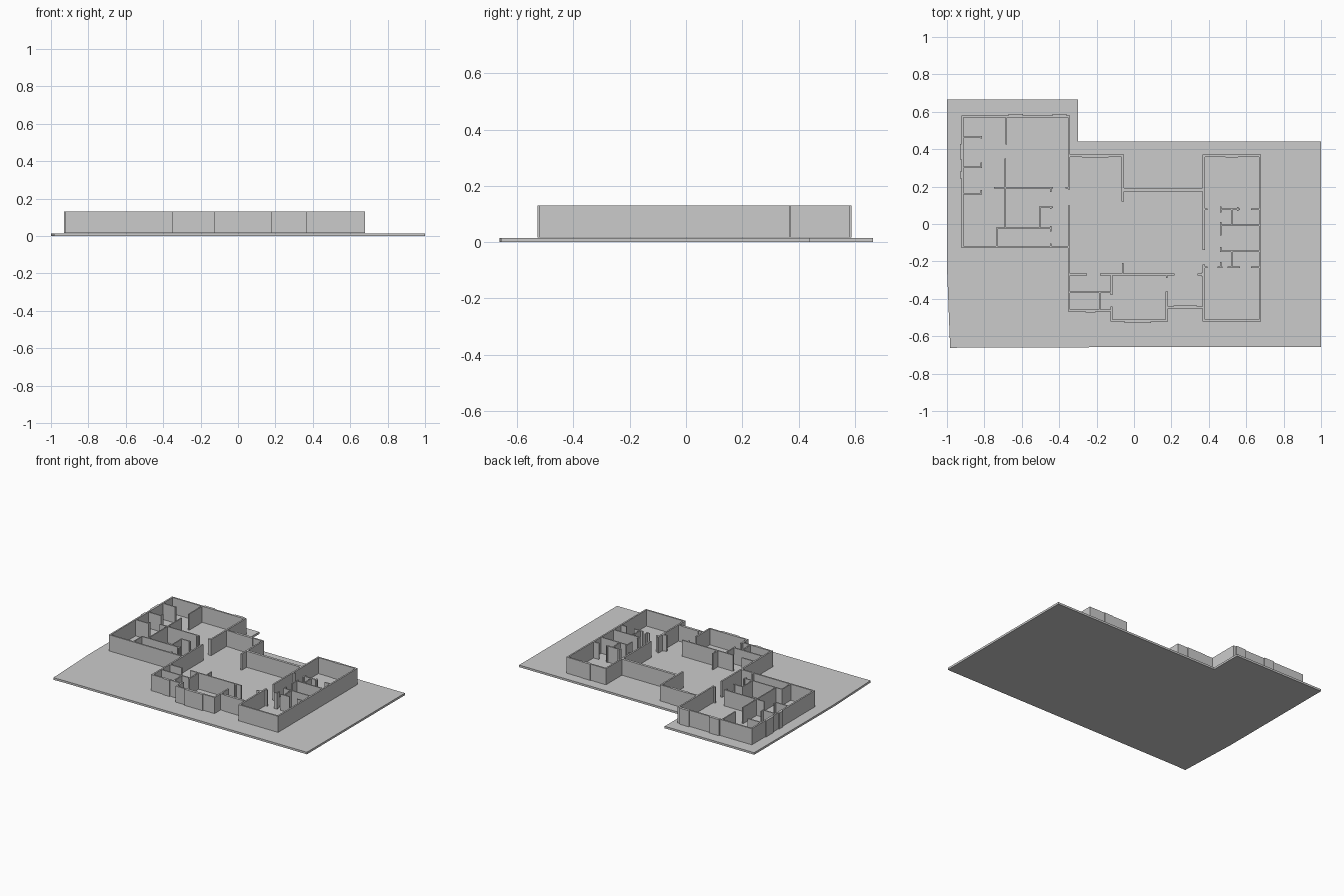
import bpy, bmesh

Z0, Z1 = 0.017, 0.131          # wall bottom and top
SLAB = 0.0145


def finish(name, bm):
    bmesh.ops.recalc_face_normals(bm, faces=bm.faces)
    me = bpy.data.meshes.new(name)
    bm.to_mesh(me)
    bm.free()
    bpy.context.collection.objects.link(bpy.data.objects.new(name, me))


def box(bm, x0, x1, y0, y1):
    r = bmesh.ops.create_cube(bm, size=1)
    for v in r['verts']:
        v.co = (x1 if v.co.x > 0 else x0,
                y1 if v.co.y > 0 else y0,
                Z1 if v.co.z > 0 else Z0)


def walls(name, t, along_x=(), along_y=()):
    """along_x: (y, x0, x1) runs; along_y: (x, y0, y1) runs; t = thickness."""
    bm, h = bmesh.new(), t / 2
    for y, a, b in along_x:
        box(bm, a - h, b + h, y - h, y + h)
    for x, a, b in along_y:
        box(bm, x - h, x + h, a + h, b - h)
    finish(name, bm)


# Ground slab with a notch at the back right
bm = bmesh.new()
outline = [(-1, .665), (-1, -.23), (-.983, -.663), (-.9, -.66), (1, -.657),
           (1, .44), (-.299, .44), (-.299, .665)]
face = bm.faces.new([bm.verts.new((x, y, 0)) for x, y in outline])
ext = bmesh.ops.extrude_face_region(bm, geom=[face])
for v in ext['geom']:
    if isinstance(v, bmesh.types.BMVert):
        v.co.z = SLAB
finish("ground_slab", bm)

# Outer walls
walls("left_wing_outer_walls", .011,
      [(.575, -.917, -.347), (-.123, -.917, -.347)],
      [(-.917, -.123, .575), (-.347, .18, .575), (-.347, -.462, .105)])
walls("middle_outer_walls", .011,
      [(.365, -.347, -.06), (.18, -.06, .373), (-.462, -.347, -.12),
       (-.515, -.12, .175), (-.446, .175, .373)],
      [(-.06, .115, .365), (-.12, -.515, -.435), (.175, -.515, -.355)])
walls("right_wing_outer_walls", .011,
      [(.365, .373, .673), (-.515, .373, .673)],
      [(.373, -.145, .365), (.373, -.515, -.212), (.673, -.515, .365)])

# Room partitions
walls("left_wing_partitions", .008,
      [(.465, -.917, -.816), (.303, -.917, -.816), (.161, -.917, -.816),
       (.193, -.745, -.438), (.193, -.362, -.347), (.09, -.505, -.438),
       (-.024, -.735, -.443)],
      [(-.683, .42, .575), (-.688, -.024, .355), (-.505, -.024, .09),
       (-.735, -.123, -.024)])
walls("left_wing_door_jambs", .008, (),
      [(-.818, .453, .475), (-.818, .303, .332), (-.818, .155, .186),
       (-.445, .168, .197), (-.445, .076, .1), (-.445, -.045, -.006),
       (-.445, -.123, -.1)])
walls("middle_partitions", .009,
      [(-.27, -.347, -.255), (-.27, -.178, .212), (-.27, .343, .373),
       (-.365, -.347, -.12)],
      [(-.06, -.27, -.205), (.175, -.292, -.27), (-.12, -.385, -.27),
       (-.183, -.462, -.365), (.365, -.285, -.256)])
walls("right_wing_partitions", .008,
      [(.078, .463, .564), (.078, .63, .673), (.078, .373, .39),
       (-.008, .465, .673), (-.147, .465, .673), (-.232, .45, .468),
       (-.232, .503, .564), (-.232, .63, .673), (-.232, .373, .39)],
      [(.522, -.008, .078), (.522, -.232, -.147)])
walls("right_wing_door_jambs", .008, (),
      [(.465, .057, .098), (.465, -.066, .014), (.465, -.155, -.118),
       (.465, -.235, -.2), (.556, .065, .095)])

# Window panels standing proud of the outer walls
walls("back_and_front_windows", .018,
      [(.58, -.662, -.603), (.58, -.426, -.37), (.365, -.268, -.145),
       (.183, -.05, .36), (.365, .498, .547), (-.465, -.25, -.215),
       (-.519, -.042, .082), (-.446, .22, .328)])
walls("side_windows", .016, (),
      [(-.921, .337, .437), (-.921, .235, .29)])
